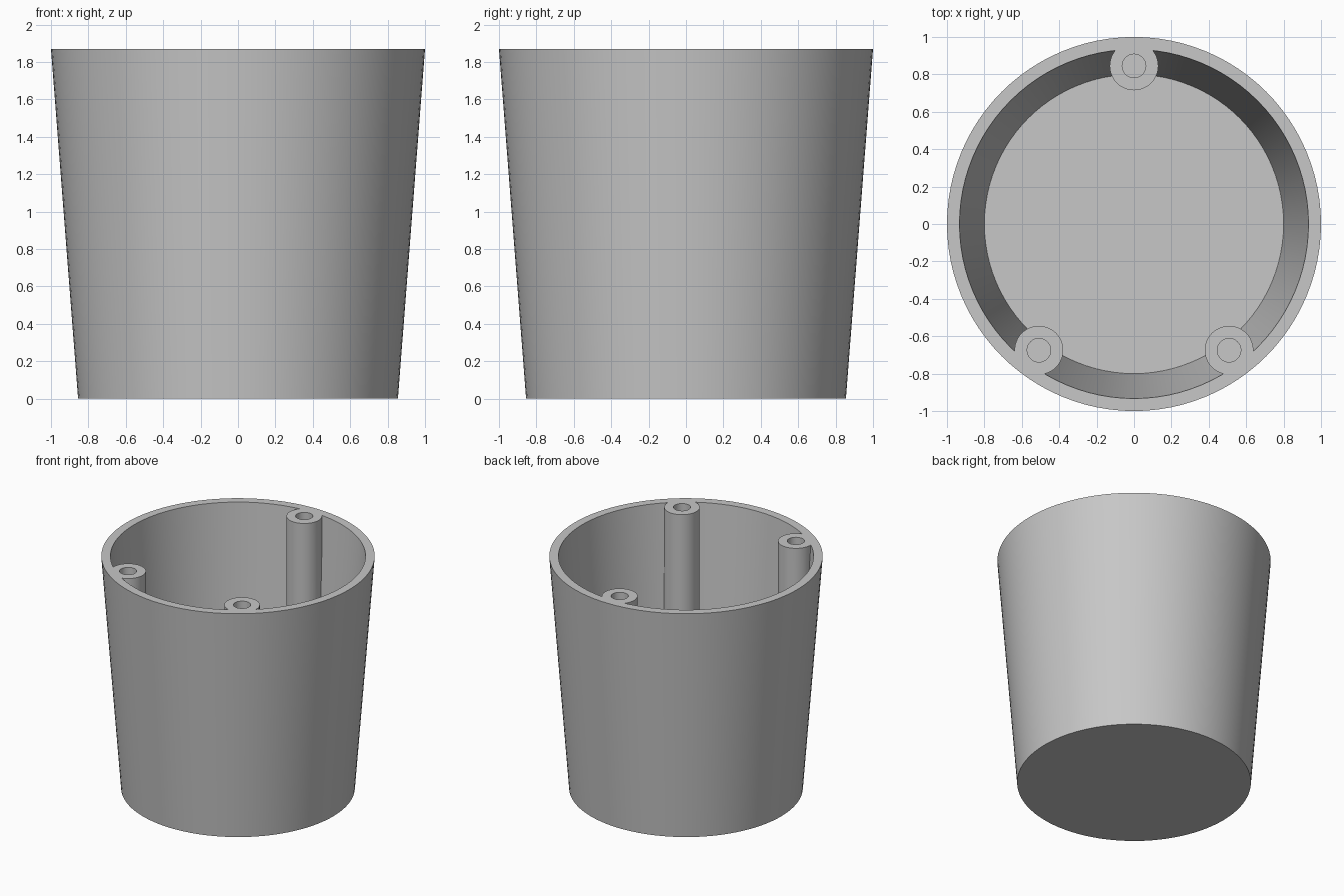
import bpy
import math

cube = bpy.data.objects.get("Cube")
if cube:
    bpy.data.objects.remove(cube, do_unlink=True)

HEIGHT = 1.87
FLOOR = 0.13
OVER = 0.2            # how far the cutters rise past the rim
POST_REACH = 0.845    # distance of the screw posts from the axis
POST_ANGLES = [90, -53, -127]

grey = bpy.data.materials.new("plain grey")
grey.use_nodes = True
colour = (0.57, 0.57, 0.57, 1)
grey.diffuse_color = colour
grey.node_tree.nodes["Principled BSDF"].inputs["Base Color"].default_value = colour


def frustum(name, r_low, r_high, z_low, z_high, sides, x=0, y=0):
    bpy.ops.mesh.primitive_cone_add(
        vertices=sides, radius1=r_low, radius2=r_high, depth=z_high - z_low,
        location=(x, y, (z_low + z_high) / 2))
    obj = bpy.context.object
    obj.name = name
    obj.data.materials.append(grey)
    return obj


def subtract(target, cutter):
    mod = target.modifiers.new("cut", 'BOOLEAN')
    mod.operation = 'DIFFERENCE'
    mod.solver = 'EXACT'
    mod.object = cutter
    bpy.context.view_layer.objects.active = target
    bpy.ops.object.modifier_apply(modifier=mod.name)
    bpy.data.objects.remove(cutter, do_unlink=True)


# Tapered cup body, and the hollow inside it
cup = frustum("tapered_cup", 0.855, 1.0, 0, HEIGHT, 96)
slope = (0.933 - 0.80) / (HEIGHT - FLOOR)
top_radius = 0.933 + slope * OVER
cavity = frustum("cavity_cutter", 0.80, top_radius, FLOOR, HEIGHT + OVER, 96)

# Keep the three posts out of the hollow so they stay joined to the wall
spots = [(POST_REACH * math.cos(math.radians(a)),
          POST_REACH * math.sin(math.radians(a))) for a in POST_ANGLES]
for x, y in spots:
    subtract(cavity, frustum("post_keeper", 0.13, 0.13, -0.1,
                             HEIGHT + 2 * OVER, 48, x, y))
subtract(cup, cavity)

# Blind screw holes in the post tops
for x, y in spots:
    subtract(cup, frustum("hole_cutter", 0.063, 0.063, HEIGHT - 0.5,
                          HEIGHT + OVER, 32, x, y))

# Smooth round walls with crisp rims
bpy.ops.object.select_all(action='DESELECT')
cup.select_set(True)
bpy.context.view_layer.objects.active = cup
bpy.ops.object.transform_apply(location=True, rotation=True, scale=True)
bpy.ops.object.shade_smooth_by_angle(angle=math.radians(30))
